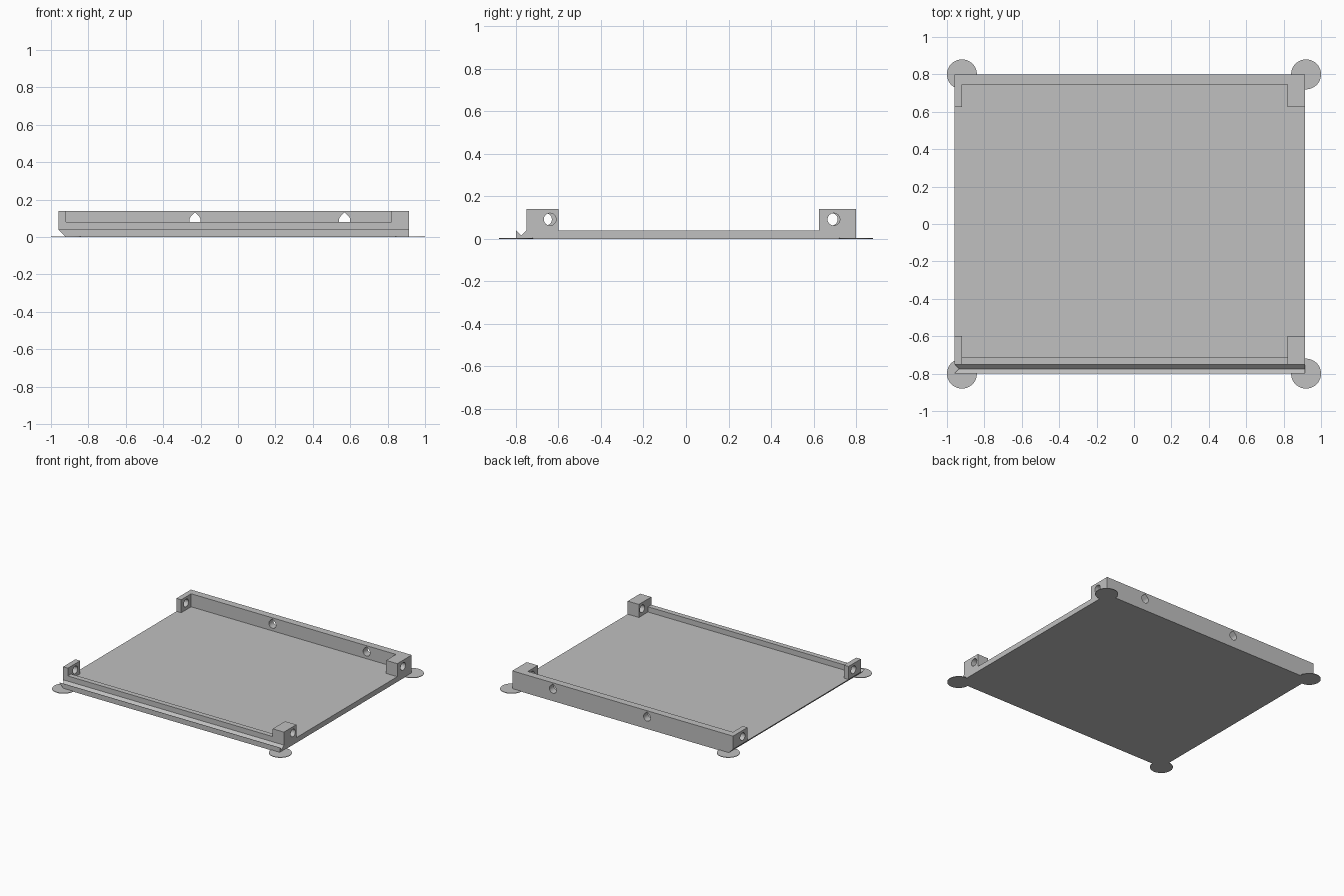
import bpy, bmesh, math
from mathutils import Matrix, Vector

if "Cube" in bpy.data.objects:
    bpy.data.objects.remove(bpy.data.objects["Cube"])

grey = bpy.data.materials.new("plain grey")
grey.use_nodes = True
GREY = (0.53, 0.53, 0.53, 1)
grey.diffuse_color = GREY
grey.node_tree.nodes["Principled BSDF"].inputs["Base Color"].default_value = GREY

LEFT, RIGHT, FRONT, BACK = -0.96, 0.915, -0.8, 0.8
FLOOR, TOP, RAIL_TOP = 0.04, 0.14, 0.08
HOLE_R, HOLE_Z = 0.029, 0.092

# Ways of mapping (u, v, along) to x, y, z
ALONG = {
    "x": lambda u, v, w: (w, u, v),
    "y": lambda u, v, w: (u, w, v),
    "z": lambda u, v, w: (u, v, w),
}


def prism(name, outline, start, end, axis):
    """Extrude a flat outline along one axis."""
    bm = bmesh.new()
    place = ALONG[axis]
    face = bm.faces.new([bm.verts.new(place(u, v, start)) for u, v in outline])
    new = bmesh.ops.extrude_face_region(bm, geom=[face])["geom"]
    shift = Vector(place(0, 0, end - start))
    bmesh.ops.translate(bm, vec=shift, verts=[g for g in new if isinstance(g, bmesh.types.BMVert)])
    bmesh.ops.recalc_face_normals(bm, faces=bm.faces)
    mesh = bpy.data.meshes.new(name)
    bm.to_mesh(mesh)
    bm.free()
    mesh.materials.append(grey)
    obj = bpy.data.objects.new(name, mesh)
    bpy.context.collection.objects.link(obj)
    return obj


def box(name, x0, x1, y0, y1, z0, z1):
    return prism(name, [(x0, y0), (x1, y0), (x1, y1), (x0, y1)], z0, z1, "z")


def circle(u, v, r, n=24):
    return [(u + r * math.cos(2 * math.pi * i / n), v + r * math.sin(2 * math.pi * i / n))
            for i in range(n)]


def teardrop(u, v, r, n=18):
    """Round hole with a pointed roof."""
    arc = [math.radians(135 + 270 * i / n) for i in range(n + 1)]
    return [(u + r * math.cos(a), v + r * math.sin(a)) for a in arc] + [(u, v + r * math.sqrt(2))]


def cut(obj, cutter):
    cutter.hide_render = True
    mod = obj.modifiers.new("hole", "BOOLEAN")
    mod.operation, mod.solver, mod.object = "DIFFERENCE", "EXACT", cutter
    bpy.context.view_layer.objects.active = obj
    bpy.ops.object.modifier_apply(modifier=mod.name)
    bpy.data.objects.remove(cutter)


# Floor plate with a V groove along the front
section = [(FRONT, 0), (BACK, 0), (BACK, FLOOR), (-0.75, FLOOR), (-0.775, 0.015), (FRONT, FLOOR)]
plate = prism("floor_plate", section, LEFT, RIGHT, "x")

# Bevel under the side edge of the plate
bm = bmesh.new()
bm.from_mesh(plate.data)
bmesh.ops.bisect_plane(bm, geom=bm.verts[:] + bm.edges[:] + bm.faces[:], dist=1e-5,
                       plane_co=(LEFT, 0, FLOOR - 0.0005), plane_no=(-1, 0, -1), clear_outer=True)
bmesh.ops.holes_fill(bm, edges=[e for e in bm.edges if e.is_boundary])
bmesh.ops.recalc_face_normals(bm, faces=bm.faces)
bm.to_mesh(plate.data)
bm.free()

# Back wall with its two corner blocks
plan = [(LEFT, BACK), (LEFT, 0.625), (-0.92, 0.625), (-0.92, 0.745),
        (0.82, 0.745), (0.82, 0.625), (RIGHT, 0.625), (RIGHT, BACK)]
back_wall = prism("back_wall", plan, FLOOR, TOP, "z")
for x in (-0.23, 0.57):
    cut(back_wall, prism("cutter", teardrop(x, 0.09, 0.03), 0.7, 0.9, "y"))
for y, x0, x1 in ((0.685, -1, -0.9), (0.695, 0.8, 1)):
    cut(back_wall, prism("cutter", circle(y, HOLE_Z, HOLE_R), x0, x1, "x"))

# Front corner blocks and the low rail between them
for name, x0, x1, y in (("front_block_right", LEFT, -0.92, -0.66),
                        ("front_block_left", 0.82, RIGHT, -0.64)):
    block = box(name, x0, x1, -0.75, -0.6, FLOOR, TOP)
    cut(block, prism("cutter", circle(y, HOLE_Z, HOLE_R), x0 - 0.05, x1 + 0.05, "x"))
box("front_rail", -0.92, 0.82, -0.75, -0.71, FLOOR, RAIL_TOP)

# Thin round pads under the corners
for x, side in ((-0.92, "right"), (0.92, "left")):
    for y, end in ((FRONT, "front"), (BACK, "back")):
        prism(f"{end}_{side}_pad", circle(x, y, 0.08, 48), 0, 0.004, "z")
